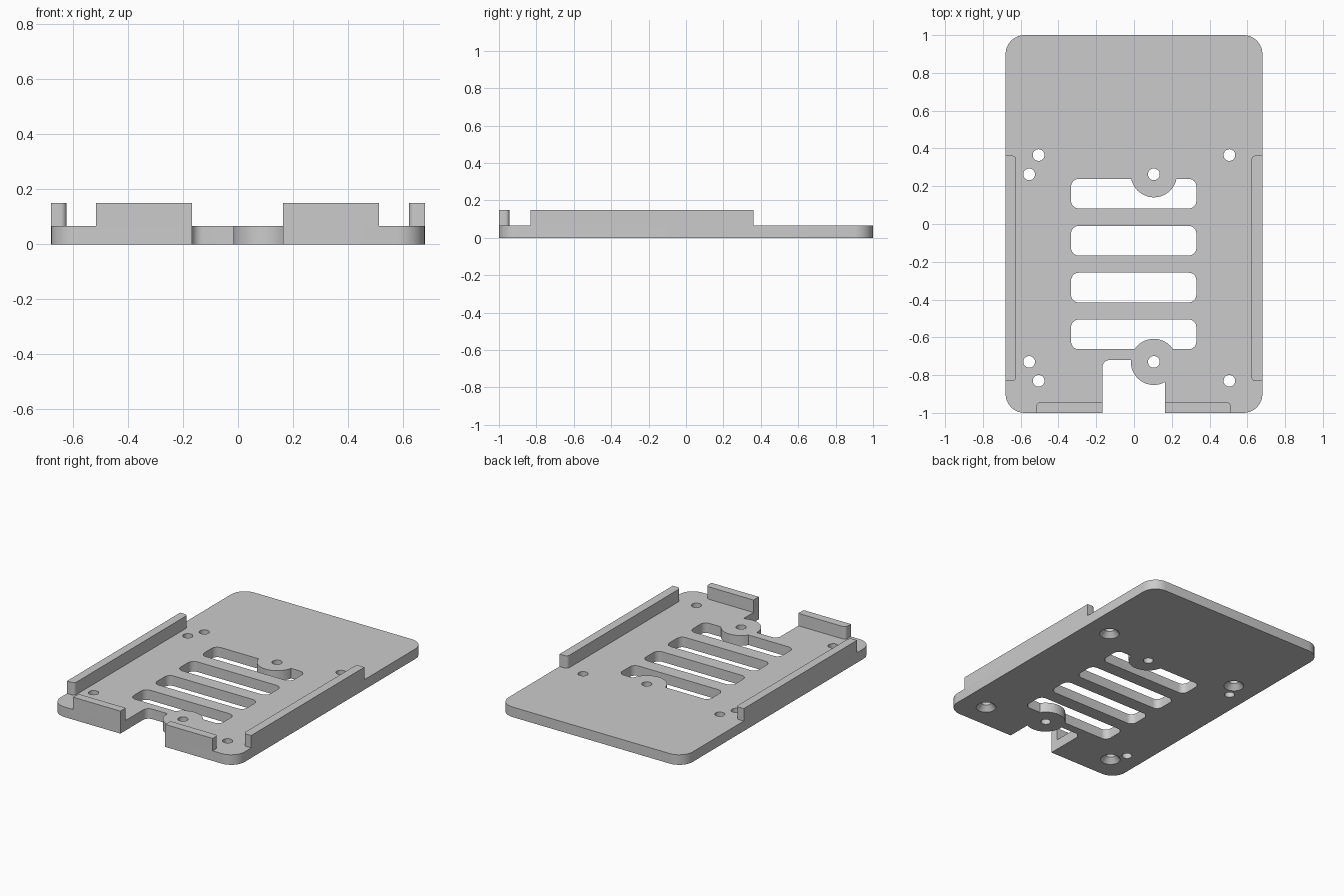
import bpy
import bmesh
from math import cos, sin, pi

cube = bpy.data.objects.get("Cube")
if cube:
    bpy.data.objects.remove(cube, do_unlink=True)

THICK, RAIL_TOP = 0.067, 0.15
HALF_W, HALF_L = 0.68, 1.0

grey = bpy.data.materials.new("plain grey")
grey.use_nodes = True
grey.diffuse_color = (0.6, 0.6, 0.6, 1)
grey.node_tree.nodes["Principled BSDF"].inputs["Base Color"].default_value = (0.6, 0.6, 0.6, 1)


def rounded_rect(x0, x1, y0, y1, radii, steps=8):
    """Outline with radii ordered: right back, left back, left front, right front."""
    corners = [(x1, y1, -1, -1), (x0, y1, 1, -1), (x0, y0, 1, 1), (x1, y0, -1, 1)]
    points = []
    for i, ((x, y, sx, sy), r) in enumerate(zip(corners, radii)):
        if r == 0:
            points.append((x, y))
            continue
        for k in range(steps + 1):
            a = (i + k / steps) * pi / 2
            points.append((x + sx * r + r * cos(a), y + sy * r + r * sin(a)))
    return points


def circle(x, y, r, steps=32):
    return [(x + r * cos(2 * pi * k / steps), y + r * sin(2 * pi * k / steps))
            for k in range(steps)]


def loft(name, lower, upper, z0, z1):
    """Solid between two outlines with equal point counts."""
    bm = bmesh.new()
    a = [bm.verts.new((x, y, z0)) for x, y in lower]
    b = [bm.verts.new((x, y, z1)) for x, y in upper]
    n = len(a)
    bm.faces.new(a[::-1])
    bm.faces.new(b)
    for i in range(n):
        j = (i + 1) % n
        bm.faces.new((a[i], a[j], b[j], b[i]))
    mesh = bpy.data.meshes.new(name)
    bm.to_mesh(mesh)
    bm.free()
    mesh.materials.append(grey)
    obj = bpy.data.objects.new(name, mesh)
    bpy.context.collection.objects.link(obj)
    return obj


def prism(name, outline, z0, z1):
    return loft(name, outline, outline, z0, z1)


def cut(target, cutter):
    """Subtract the cutter and remove it."""
    mod = target.modifiers.new("cut", 'BOOLEAN')
    mod.operation, mod.solver, mod.object = 'DIFFERENCE', 'EXACT', cutter
    bpy.context.view_layer.objects.active = target
    bpy.ops.object.modifier_apply(modifier=mod.name)
    bpy.data.objects.remove(cutter, do_unlink=True)


# Base plate
plate = prism("base_plate", rounded_rect(-HALF_W, HALF_W, -HALF_L, HALF_L, [0.1] * 4), 0, THICK)

# Vent slots and front notch, leaving round screw tabs standing in them
TAB_X, TAB_BACK, TAB_FRONT = 0.105, 0.263, -0.73
openings = [rounded_rect(-0.333, 0.33, y, y + 0.157, [0.04] * 4)
            for y in (0.082, -0.167, -0.415, -0.663)]
openings.append(rounded_rect(-0.168, 0.163, -1.1, -0.72, [0.04, 0.04, 0, 0]))
for outline in openings:
    cutter = prism("opening_cutter", outline, -0.1, 0.2)
    for y in (TAB_BACK, TAB_FRONT):
        cut(cutter, prism("tab_cutter", circle(TAB_X, y, 0.122, 48), -0.2, 0.3))
    cut(plate, cutter)

# Screw holes
HOLE = 0.031
sunk = [(sx * 0.505, y) for sx in (-1, 1) for y in (0.365, -0.83)]
plain = [(x, y) for x in (-0.555, TAB_X) for y in (TAB_BACK, TAB_FRONT)]
for x, y in sunk + plain:
    cut(plate, prism("hole_cutter", circle(x, y, HOLE), -0.1, 0.2))

# Countersinks on the underside
for x, y in sunk:
    cut(plate, loft("countersink_cutter", circle(x, y, 0.08), circle(x, y, HOLE - 0.001), -0.02, 0.035))

# Raised rails along the sides and the front edge
R = 0.022
rails = [
    prism("right_rail", rounded_rect(-HALF_W, -0.624, -0.832, 0.362, [R, 0, 0, R]), THICK, RAIL_TOP),
    prism("left_rail", rounded_rect(0.622, HALF_W, -0.832, 0.362, [0, R, R, 0]), THICK, RAIL_TOP),
    prism("front_right_rail", rounded_rect(-0.517, -0.168, -HALF_L, -0.944, [0, R, 0, 0]), THICK, RAIL_TOP),
    prism("front_left_rail", rounded_rect(0.163, 0.513, -HALF_L, -0.944, [R, 0, 0, 0]), THICK, RAIL_TOP),
]

# Smooth the round walls, keep the edges sharp
bpy.ops.object.select_all(action='DESELECT')
for obj in [plate] + rails:
    obj.select_set(True)
bpy.context.view_layer.objects.active = plate
bpy.ops.object.shade_smooth_by_angle(angle=pi / 6)
